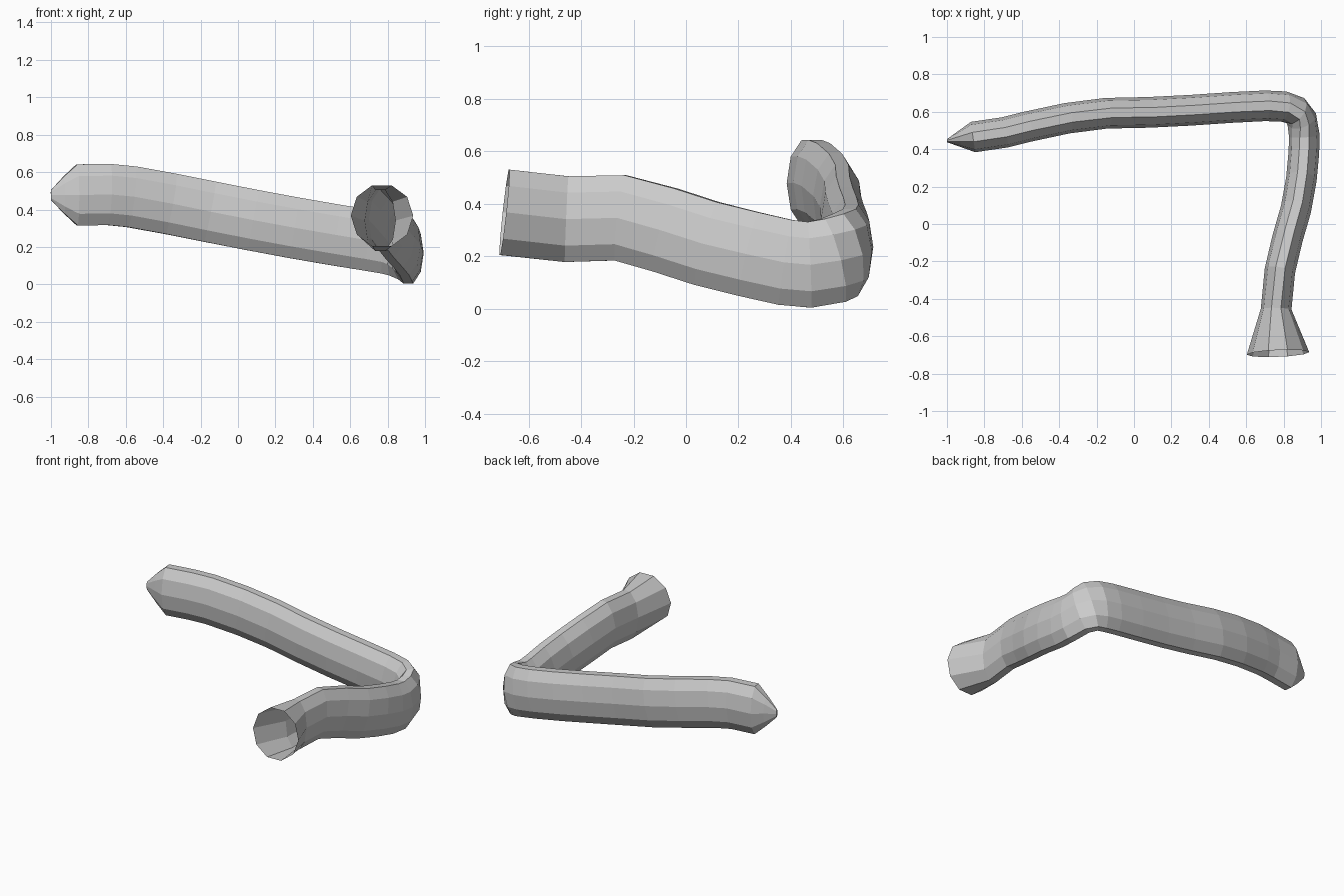
import bpy
import bmesh
from math import cos, sin, tau
from mathutils import Vector

if "Cube" in bpy.data.objects:
    bpy.data.objects.remove(bpy.data.objects["Cube"])

SIDES = 10
A, B = 0.082, 0.172   # half width and half height of the oval section

# Centre line: x, y, z, half width, half height
PATH = [
    (-1.00, 0.445, 0.477, 0.008, 0.028),
    (-0.93, 0.455, 0.478, 0.045, 0.105),
    (-0.86, 0.465, 0.478, A, B),
    (-0.69, 0.490, 0.480, A, B),
    (-0.57, 0.520, 0.468, A, B),
    (-0.36, 0.565, 0.430, A, B),
    (-0.15, 0.592, 0.388, A, B),
    (0.08, 0.597, 0.343, A, B),
    (0.30, 0.608, 0.302, A, B),
    (0.52, 0.623, 0.264, A, B),
    (0.70, 0.632, 0.235, A, B),
    (0.80, 0.628, 0.219, A, B),
    (0.862, 0.607, 0.204, A, B),
    (0.897, 0.560, 0.184, A, B),
    (0.911, 0.470, 0.167, A, B),
    (0.908, 0.380, 0.176, A, B),
    (0.895, 0.240, 0.208, A, B),
    (0.866, 0.080, 0.248, A, B),
    (0.820, -0.080, 0.300, A, B),
    (0.780, -0.250, 0.346, A, B),
    (0.760, -0.455, 0.341, A, B),
    (0.770, -0.692, 0.367, 0.167, 0.172),
]


def ring(bm, centre, tangent, a, b):
    """Oval ring square to the path, kept level sideways."""
    side = tangent.cross(Vector((0, 0, 1))).normalized()
    up = side.cross(tangent).normalized()
    return [bm.verts.new(centre + side * a * cos(tau * i / SIDES)
                         + up * b * sin(tau * i / SIDES)) for i in range(SIDES)]


bm = bmesh.new()
pts = [Vector(p[:3]) for p in PATH]
rings = []
for i, p in enumerate(PATH):
    before = (pts[i] - pts[max(i - 1, 0)]).normalized()
    after = (pts[min(i + 1, len(pts) - 1)] - pts[i]).normalized()
    rings.append(ring(bm, pts[i], (before + after).normalized(), p[3], p[4]))

# Skin between rings; the tip is closed and the flared mouth stays open
for r0, r1 in zip(rings, rings[1:]):
    for i in range(SIDES):
        j = (i + 1) % SIDES
        bm.faces.new((r0[i], r0[j], r1[j], r1[i]))
bm.faces.new(rings[0])
bmesh.ops.recalc_face_normals(bm, faces=bm.faces)
# Open mesh: make sure the normals point outward
bm.faces.ensure_lookup_table()
f = bm.faces[5 * SIDES]
if f.normal.dot(f.calc_center_median() - (pts[5] + pts[6]) / 2) < 0:
    bmesh.ops.reverse_faces(bm, faces=bm.faces)

mesh = bpy.data.meshes.new("bent_pipe")
bm.to_mesh(mesh)
bm.free()
pipe = bpy.data.objects.new("bent_pipe", mesh)
bpy.context.collection.objects.link(pipe)
